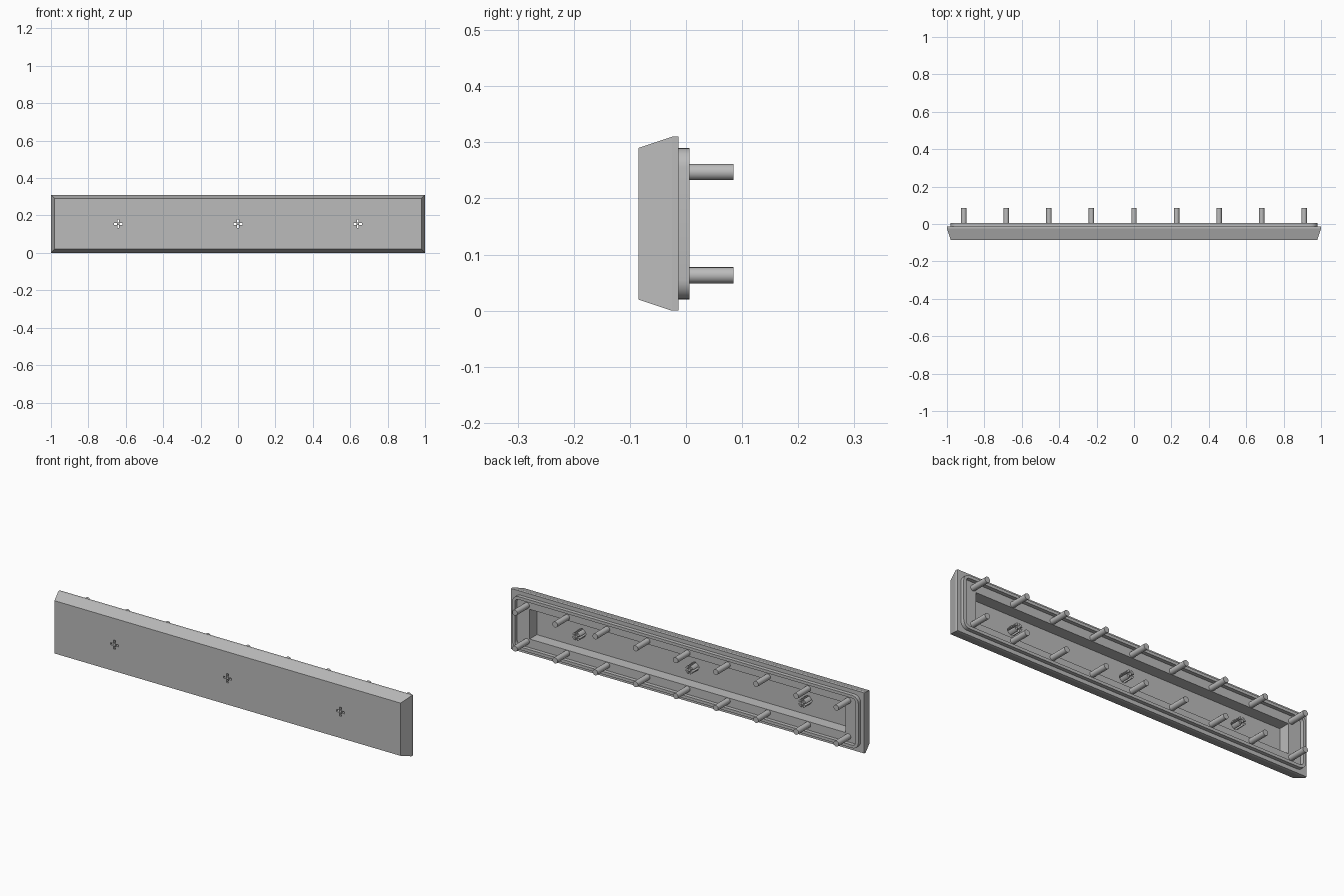
import bpy, bmesh, math
from mathutils import Matrix, Vector

cube = bpy.data.objects.get("Cube")
if cube:
    bpy.data.objects.remove(cube, do_unlink=True)

MID = 0.155          # height of the panel centre line
LEDGE = -0.013       # rear face that carries the pins
FLOOR = -0.072       # inner side of the front wall
CLIPS = (-0.64, 0, 0.64)

grey = bpy.data.materials.new("plain grey")
grey.use_nodes = True
tone = (0.5, 0.5, 0.5, 1)
grey.diffuse_color = tone
grey.node_tree.nodes["Principled BSDF"].inputs["Base Color"].default_value = tone


def finish(name, bm, smooth=False):
    bmesh.ops.recalc_face_normals(bm, faces=bm.faces)
    mesh = bpy.data.meshes.new(name)
    bm.to_mesh(mesh)
    bm.free()
    mesh.materials.append(grey)
    ob = bpy.data.objects.new(name, mesh)
    bpy.context.collection.objects.link(ob)
    if smooth:
        bpy.ops.object.select_all(action='DESELECT')
        ob.select_set(True)
        bpy.context.view_layer.objects.active = ob
        bpy.ops.object.shade_smooth_by_angle(angle=math.radians(35))
    return ob


def ring(bm, hx, hz, y, radius=0, steps=6):
    """Rectangle of vertices around the centre line, with optional round corners."""
    verts = []
    for i, (sx, sz) in enumerate(((1, 1), (-1, 1), (-1, -1), (1, -1))):
        for k in range(steps + 1 if radius else 1):
            a = math.pi / 2 * (i + k / steps)
            x = sx * (hx - radius) + (radius * math.cos(a) if radius else 0)
            z = sz * (hz - radius) + (radius * math.sin(a) if radius else 0)
            verts.append(bm.verts.new((x, y, MID + z)))
    return verts


def bridge(bm, a, b):
    for i in range(len(a)):
        j = (i + 1) % len(a)
        bm.faces.new((a[i], a[j], b[j], b[i]))


def rod(name, x, z, y0, y1, radius, sides):
    bm = bmesh.new()
    place = Matrix.Translation((x, (y0 + y1) / 2, z)) @ Matrix.Rotation(math.pi / 2, 4, 'X')
    bmesh.ops.create_cone(bm, cap_ends=True, segments=sides, radius1=radius,
                          radius2=radius, depth=y1 - y0, matrix=place)
    return finish(name, bm, True)


# Hollow panel with chamfered front edges
bm = bmesh.new()
loops = [ring(bm, *r) for r in (
    (0.98, 0.135, -0.085), (1, 0.155, -0.025), (1, 0.155, LEDGE),
    (0.895, 0.076, LEDGE), (0.895, 0.076, FLOOR))]
for a, b in zip(loops, loops[1:]):
    bridge(bm, a, b)
bm.faces.new(loops[0])
bm.faces.new(loops[-1])
panel = finish("panel", bm)

# Thin raised lip with round corners
bm = bmesh.new()
loops = [ring(bm, *r) for r in (
    (0.98, 0.135, -0.016, 0.035), (0.98, 0.135, 0.006, 0.035),
    (0.965, 0.12, 0.006, 0.02), (0.965, 0.12, -0.016, 0.02))]
for i in range(4):
    bridge(bm, loops[i], loops[(i + 1) % 4])
finish("rear_lip", bm, True)

# Two rows of mounting pins
for row, z in (("lower", 0.063), ("upper", 0.247)):
    for i in range(9):
        rod(f"{row}_pin_{i + 1}", -0.91 + i * 0.2275, z, LEDGE - 0.004, 0.085, 0.0145, 20)

# Round bosses behind the front wall
bosses = [rod(f"clip_boss_{i + 1}", x, MID, FLOOR - 0.002, -0.025, 0.022, 24)
          for i, x in enumerate(CLIPS)]

# Cross-shaped slots cut through wall and bosses
bm = bmesh.new()
for x in CLIPS:
    for dx, dz in ((1, 0), (-1, 0), (0, 1), (0, -1)):
        centre = Vector((x + dx * 0.015, -0.055, MID + dz * 0.015))
        size = Vector((0.016 if dx else 0.01, 0.1, 0.016 if dz else 0.01))
        bmesh.ops.create_cube(bm, size=1, matrix=Matrix.LocRotScale(centre, None, size))
cutter = finish("slot_cutter", bm)
cutter.hide_render = True
for ob in [panel] + bosses:
    cut = ob.modifiers.new("slots", 'BOOLEAN')
    cut.operation = 'DIFFERENCE'
    cut.solver = 'EXACT'
    cut.object = cutter
    bpy.context.view_layer.objects.active = ob
    bpy.ops.object.modifier_apply(modifier=cut.name)
bpy.data.objects.remove(cutter, do_unlink=True)
